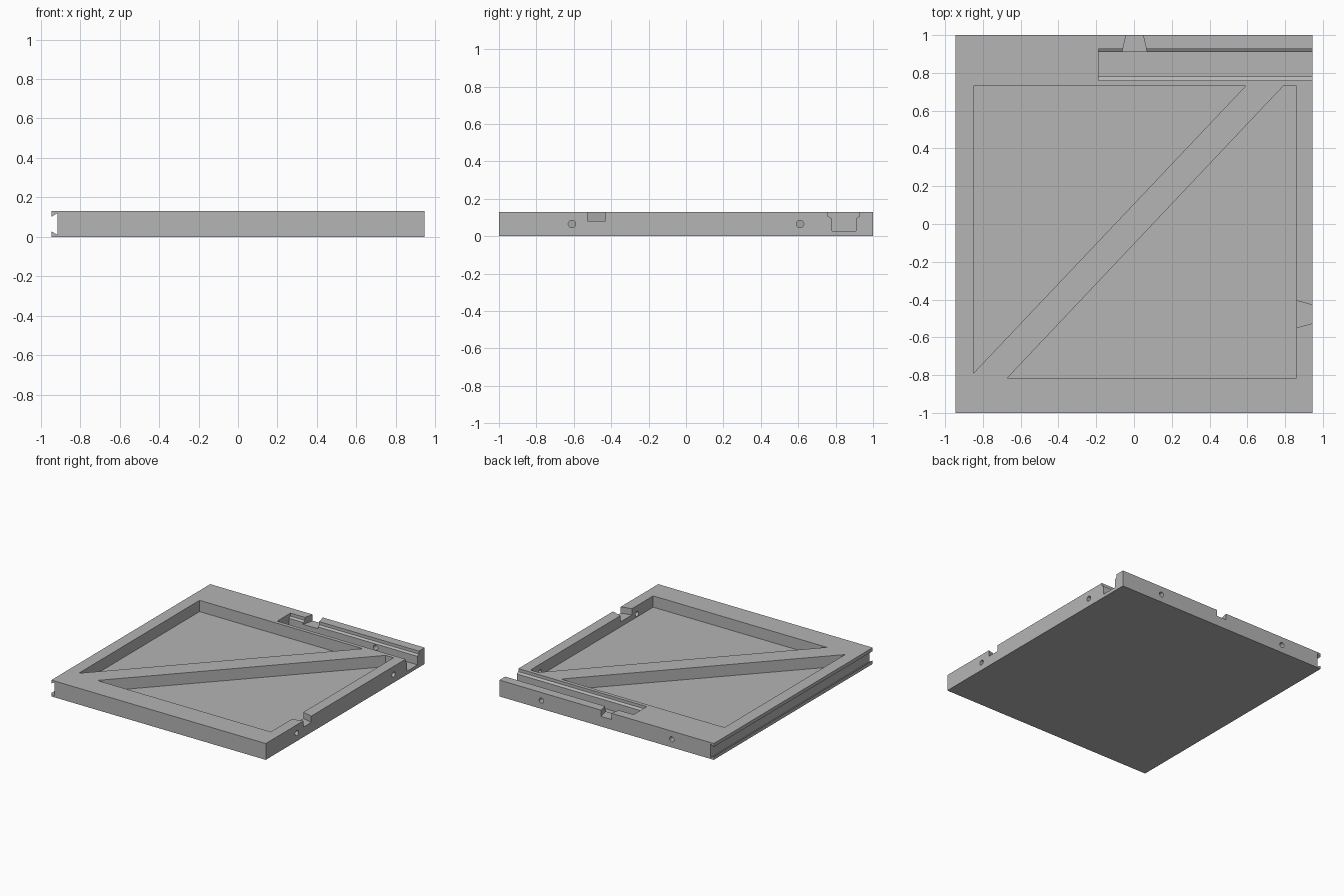
import bpy
import bmesh
from mathutils import Matrix, Vector

cube = bpy.data.objects.get("Cube")
if cube:
    bpy.data.objects.remove(cube, do_unlink=True)

W, D, H = 0.945, 1.0, 0.13      # half width, half depth, height
FLOOR, NOTCH_Z, HOLE_Z = 0.04, 0.08, 0.065
OVER = 0.05                     # how far cutters poke out

grey = bpy.data.materials.new("plain grey")
grey.use_nodes = True
grey.diffuse_color = (0.46, 0.46, 0.46, 1)
grey.node_tree.nodes["Principled BSDF"].inputs["Base Color"].default_value = grey.diffuse_color


def make_object(name, bm):
    bmesh.ops.recalc_face_normals(bm, faces=bm.faces)
    mesh = bpy.data.meshes.new(name)
    bm.to_mesh(mesh)
    bm.free()
    mesh.materials.append(grey)
    obj = bpy.data.objects.new(name, mesh)
    bpy.context.collection.objects.link(obj)
    return obj


def prism(name, profile, axis, start, end):
    """Extrude a 2D profile along x, y or z."""
    place = {"x": lambda a, b: (start, a, b),
             "y": lambda a, b: (a, start, b),
             "z": lambda a, b: (a, b, start)}[axis]
    bm = bmesh.new()
    face = bm.faces.new([bm.verts.new(place(a, b)) for a, b in profile])
    ext = bmesh.ops.extrude_face_region(bm, geom=[face])
    verts = [g for g in ext["geom"] if isinstance(g, bmesh.types.BMVert)]
    offset = Vector((0, 0, 0))
    offset["xyz".index(axis)] = end - start
    bmesh.ops.translate(bm, verts=verts, vec=offset)
    return make_object(name, bm)


def hole(name, axis, across, start, end):
    """Round pin hole running along x or y."""
    mid = (start + end) / 2
    if axis == "x":
        turn, spot = Matrix.Rotation(1.5707963, 4, "Y"), (mid, across, HOLE_Z)
    else:
        turn, spot = Matrix.Rotation(1.5707963, 4, "X"), (across, mid, HOLE_Z)
    bm = bmesh.new()
    bmesh.ops.create_cone(bm, cap_ends=True, segments=24, radius1=0.02, radius2=0.02,
                          depth=abs(end - start), matrix=Matrix.Translation(spot) @ turn)
    return make_object(name, bm)


# Solid slab with a dovetail groove along the -x edge
panel = prism("frame_panel", [
    (-W, 0), (W, 0), (W, H), (-W, H), (-W, 0.102),
    (-W + 0.03, 0.12), (-W + 0.03, 0.01), (-W, 0.027)], "y", -D, D)

cutters = [
    # Two pockets that leave the diagonal brace between them
    prism("upper_pocket", [(-0.85, 0.73), (0.59, 0.73), (-0.85, -0.79)],
          "z", FLOOR, H + OVER),
    prism("lower_pocket", [(0.79, 0.73), (0.86, 0.73), (0.86, -0.815), (-0.67, -0.815)],
          "z", FLOOR, H + OVER),
    # Stepped channel, open at the +x edge
    prism("channel", [
        (0.78, 0.027), (0.91, 0.027), (0.91, 0.095), (0.927, 0.106), (0.927, H + OVER),
        (0.76, H + OVER), (0.76, 0.106), (0.78, 0.095)], "x", -0.187, W + OVER),
    # Flared notches through the back and side rails
    prism("back_notch", [(-0.065, 0.9), (0.071, 0.9), (0.037, D + OVER), (-0.03, D + OVER)],
          "z", NOTCH_Z, H + OVER),
    prism("side_notch", [(0.85, -0.403), (0.85, -0.552), (W + OVER, -0.512), (W + OVER, -0.443)],
          "z", NOTCH_Z, H + OVER),
    # Pin holes
    hole("back_hole_left", "y", 0.575, 0.85, D + OVER),
    hole("back_hole_right", "y", -0.575, 0.91, D + OVER),
    hole("side_hole_front", "x", -0.61, 0.82, W + OVER),
    hole("side_hole_back", "x", 0.61, 0.82, W + OVER),
]

bpy.context.view_layer.objects.active = panel
for cutter in cutters:
    cutter.hide_render = True
    mod = panel.modifiers.new(cutter.name, "BOOLEAN")
    mod.operation, mod.solver, mod.object = "DIFFERENCE", "EXACT", cutter
    bpy.ops.object.modifier_apply(modifier=mod.name)
    bpy.data.objects.remove(cutter, do_unlink=True)
